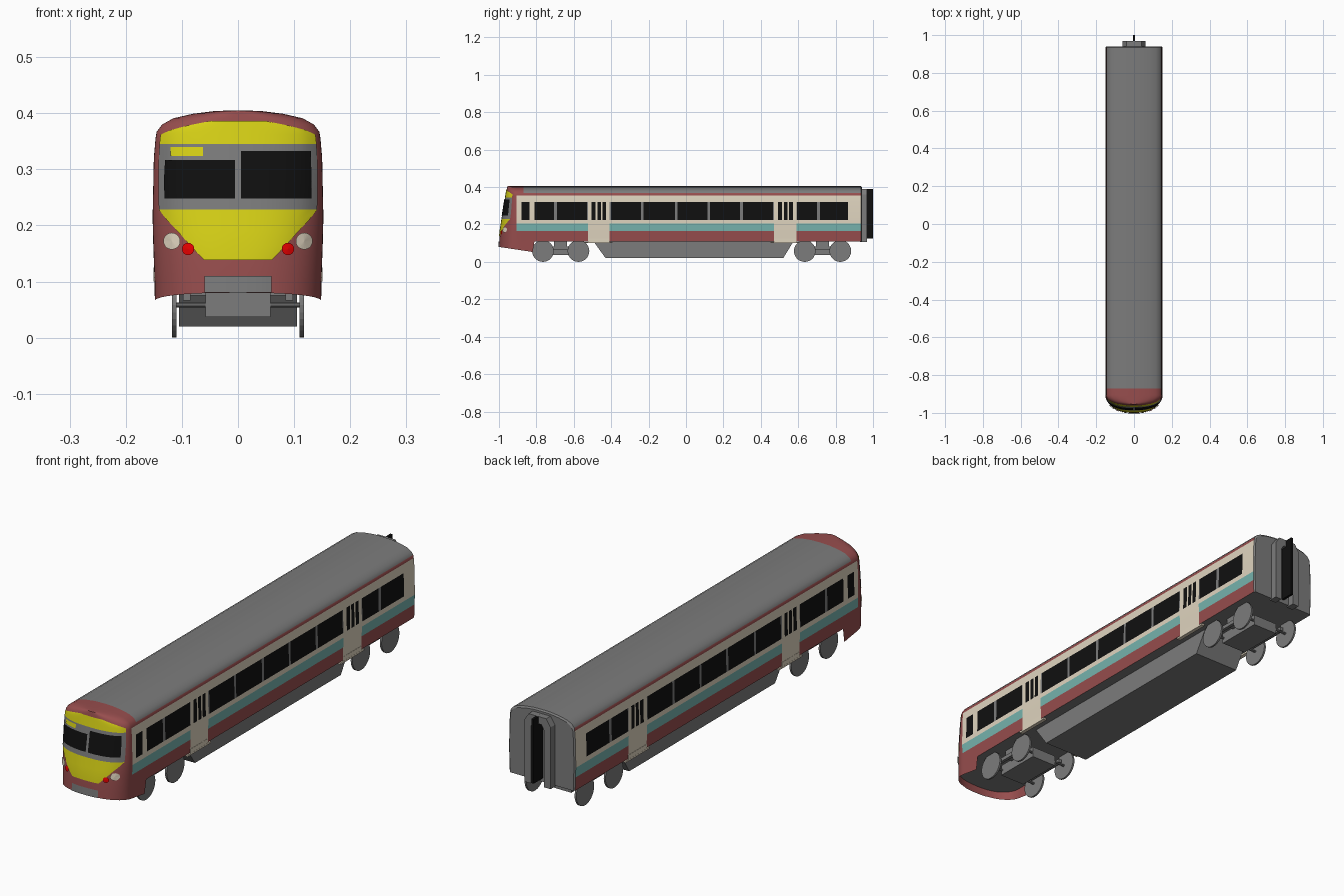
import bpy, bmesh, math

if "Cube" in bpy.data.objects:
    bpy.data.objects.remove(bpy.data.objects["Cube"])

COLS = {"grey": (.2, .2, .2), "red": (.31, .075, .075), "cream": (.74, .66, .52),
        "teal": (.18, .45, .42), "black": (.005, .005, .005), "yellow": (.68, .64, .008),
        "lamp_red": (.8, 0, 0)}
NAMES = list(COLS)
MATS = []
for n, c in COLS.items():
    m = bpy.data.materials.new(n)
    m.diffuse_color = (*c, 1)
    m.use_nodes = True
    m.node_tree.nodes["Principled BSDF"].inputs["Base Color"].default_value = m.diffuse_color
    MATS.append(m)


def make(name, bm, mat=None, smooth=False):
    me = bpy.data.meshes.new(name)
    bm.to_mesh(me)
    bm.free()
    ob = bpy.data.objects.new(name, me)
    bpy.context.collection.objects.link(ob)
    for m in (MATS if mat is None else [MATS[NAMES.index(mat)]]):
        me.materials.append(m)
    if smooth:
        bpy.ops.object.select_all(action='DESELECT')
        ob.select_set(True)
        bpy.context.view_layer.objects.active = ob
        bpy.ops.object.shade_smooth_by_angle(angle=math.radians(30))
    return ob


def prism(name, pts, axis, lo, hi, mat):
    """Extrude a 2D outline along axis (0 = x with (y,z) points, 1 = y with (x,z) points)."""
    bm = bmesh.new()
    put = lambda p, k: (k, *p) if axis == 0 else (p[0], k, p[1])
    a = [bm.verts.new(put(p, lo)) for p in pts]
    b = [bm.verts.new(put(p, hi)) for p in pts]
    bm.faces.new(a)
    bm.faces.new(b)
    for i in range(len(pts)):
        j = (i + 1) % len(pts)
        bm.faces.new((a[i], a[j], b[j], b[i]))
    bmesh.ops.recalc_face_normals(bm, faces=bm.faces)
    return make(name, bm, mat)


def box(name, x, y, z, mat):
    return prism(name, [(y[0], z[0]), (y[1], z[0]), (y[1], z[1]), (y[0], z[1])], 0, *x, mat)


def disc(name, x, y, z, r, depth, mat, seg=24):
    pts = [(y + r * math.cos(k * math.tau / seg), z + r * math.sin(k * math.tau / seg)) for k in range(seg)]
    return prism(name, pts, 0, x - depth / 2, x + depth / 2, mat)


# ---- body cross-section: half width at each height
SEC = [(.148, .05), (.149, .11), (.151, .165), (.152, .205), (.152, .225), (.150, .32), (.147, .355),
       (.145, .367), (.135, .38), (.115, .391), (.08, .399), (.04, .404), (0, .405)]
NOSE = -.905


def interp(tab, z):
    for (w0, z0), (w1, z1) in zip(tab, tab[1:]):
        if z <= z1:
            return w0 + (w1 - w0) * (z - z0) / (z1 - z0)
    return tab[-1][0]


def depth(z):
    return interp([(.095, .05), (.095, .08), (.09, .16), (.05, .405)], z)


def bulge(a):
    return math.sqrt(max(0, 1 - min(1, abs(a)) ** 2.5))


def nose_y(x, z):
    return NOSE - depth(z) * bulge(x / max(interp(SEC, z), .001))


# ---- window and door layout along the side
DOORS = [(-.525, -.41), (.47, .59)]
WINDOWS = [(-.88, -.838), (-.81, -.705), (-.69, -.528), (-.402, -.24), (-.228, -.06), (-.046, .115),
           (.127, .29), (.304, .466), (.594, .70), (.716, .865)]
for d0, d1 in DOORS:
    c = (d0 + d1) / 2
    WINDOWS += [(c - .038, c - .016), (c - .007, c + .012), (c + .021, c + .041)]
GREY_RUNS = [(-.81, -.525), (-.41, .47), (.59, .865)]


def inside(y, spans):
    return any(a < y < b for a, b in spans)


def colour(y, z):
    if z > .367:
        return "grey" if y > -.87 else "red"
    if y > .935:
        return "grey"
    if y < NOSE or z > .355:
        return "red"
    if .225 < z < .32:
        if inside(y, WINDOWS):
            return "black"
        return "grey" if inside(y, GREY_RUNS) else "cream"
    if z > .205 or inside(y, DOORS):
        return "cream"
    return "teal" if z > .165 else "red"


# ---- body shell: right side, round the nose, left side
ys = {.94, .935, .90, -.81, -.82, -.87, NOSE}
for s in WINDOWS + DOORS:
    ys.update(s)
ys = sorted(ys, reverse=True)
N = 16
cols = [(1, y) for y in ys] + [(math.cos(k * math.pi / (2 * N)), None) for k in range(1, 2 * N)]
cols += [(-1, y) for y in reversed(ys)]


def point(a, y, r):
    w, z = SEC[r]
    yy = NOSE - depth(z) * bulge(a) if y is None else y
    if r == 0:                                    # sloping skirt under the cab
        z = .08 - (yy + 1) / .18 * .027 if yy < -.815 else .11
        if yy >= -.815:
            w = SEC[1][0]
    if yy > .937:                                 # softened rear corner
        w, z = w * .965, z - (.006 if z > .36 else 0)
    return (a * w, yy, z)


bm = bmesh.new()
grid = [[bm.verts.new(point(a, y, r)) for r in range(len(SEC))] for a, y in cols]
for c in range(len(cols) - 1):
    for r in range(len(SEC) - 1):
        q = (grid[c][r], grid[c][r + 1], grid[c + 1][r + 1], grid[c + 1][r])
        f = bm.faces.new(q)
        ym = sum(v.co.y for v in q) / 4
        f.material_index = NAMES.index(colour(ym, (SEC[r][1] + SEC[r + 1][1]) / 2))
rear = bm.faces.new(grid[0][1:] + grid[-1][1:-1][::-1])
rear.normal_update()
if rear.normal.y < 0:
    rear.normal_flip()
bmesh.ops.remove_doubles(bm, verts=bm.verts, dist=1e-5)
make("car_body", bm, smooth=True)

# ---- floor
bm = bmesh.new()
f = bm.faces.new([bm.verts.new(point(a, y, 1)) for a, y in cols])
f.normal_update()
if f.normal.z > 0:
    f.normal_flip()
make("floor", bm, "grey")


# ---- painted plates that follow the nose
def decal(name, rows, mat, off=.003, n=20):
    bm = bmesh.new()
    g = []
    for z, x0, x1 in rows:
        xs = [x0 + (x1 - x0) * i / n for i in range(n + 1)]
        g.append([bm.verts.new((x, nose_y(x, z) - off, z)) for x in xs])
    for a, b in zip(g, g[1:]):
        for i in range(n):
            bm.faces.new((a[i], a[i + 1], b[i + 1], b[i]))
    make(name, bm, mat, True)


def sym(*rows):
    return [(z, -x, x) for z, x in rows]


decal("lower_nose_panel", sym((.138, .06), (.165, .086), (.19, .108), (.21, .127), (.228, .141)), "yellow")
decal("windscreen_surround", sym((.228, .141), (.26, .142), (.30, .142), (.345, .14)), "grey")
decal("upper_nose_panel", sym((.345, .14), (.362, .138), (.37, .12), (.378, .09), (.386, .05)), "yellow")
decal("windscreen_left", [(.248, -.131, -.005), (.28, -.132, -.005), (.317, -.13, -.005)], "black", .005)
decal("windscreen_right", [(.248, .005, .131), (.28, .005, .131), (.333, .005, .13)], "black", .005)
decal("destination_panel", [(.324, -.12, -.062), (.34, -.12, -.062)], "yellow", .005)
decal("front_bumper", sym((.08, .06), (.11, .06)), "grey")


def lamp(name, x, z, r, mat):
    bm = bmesh.new()
    ring = []
    for k in range(20):
        px, pz = x + r * math.cos(k * math.tau / 20), z + r * math.sin(k * math.tau / 20)
        ring.append(bm.verts.new((px, nose_y(px, pz) - .006, pz)))
    mid = bm.verts.new((x, nose_y(x, z) - .007, z))
    for k in range(20):
        bm.faces.new((mid, ring[k], ring[(k + 1) % 20]))
    make(name, bm, mat)


for s, side in ((1, "right"), (-1, "left")):
    lamp("headlamp_" + side, s * .118, .172, .015, "cream")
    lamp("tail_lamp_" + side, s * .089, .158, .011, "lamp_red")
    # door bottoms and steps
    for d0, d1 in DOORS:
        box("door_step_" + side, sorted((s * .135, s * .151)), (d0 - .018, d1 + .018), (.1, .107), "cream")
        box("door_sill_" + side, sorted((s * .14, s * .1505)), (d0, d1), (.1, .125), "cream")

# ---- equipment tray under the floor
prism("underfloor_tray", [(-.495, .11), (-.43, .02), (.52, .02), (.575, .11)], 0, -.105, .105, "grey")

# ---- bogies
for yc, end in ((-.67, "front"), (.73, "rear")):
    box("bogie_frame_" + end, (-.058, .058), (yc - .1, yc + .1), (.037, .082), "grey")
    box("bogie_pivot_" + end, (-.09, .09), (yc - .035, yc + .035), (.075, .112), "grey")
    for s in (-1, 1):
        box("bogie_side_bar_" + end, sorted((s * .085, s * .098)), (yc - .095, yc + .095), (.066, .082), "grey")
    for dy in (-.095, .095):
        disc("axle_" + end, 0, yc + dy, .058, .005, .22, "grey", 10)
        for s in (-1, 1):
            disc("wheel_" + end, s * .114, yc + dy, .058, .058, .008, "grey", 28)

# ---- rear gangway
prism("gangway_frame", [(-.06, .105), (-.06, .36), (-.04, .39), (.04, .39), (.06, .36), (.06, .105),
                        (.03, .105), (.03, .34), (.018, .36), (-.018, .36), (-.03, .34), (-.03, .105)],
      1, .93, .968, "grey")
box("gangway_bellows", (-.005, .005), (.935, 1.0), (.125, .39), "black")
